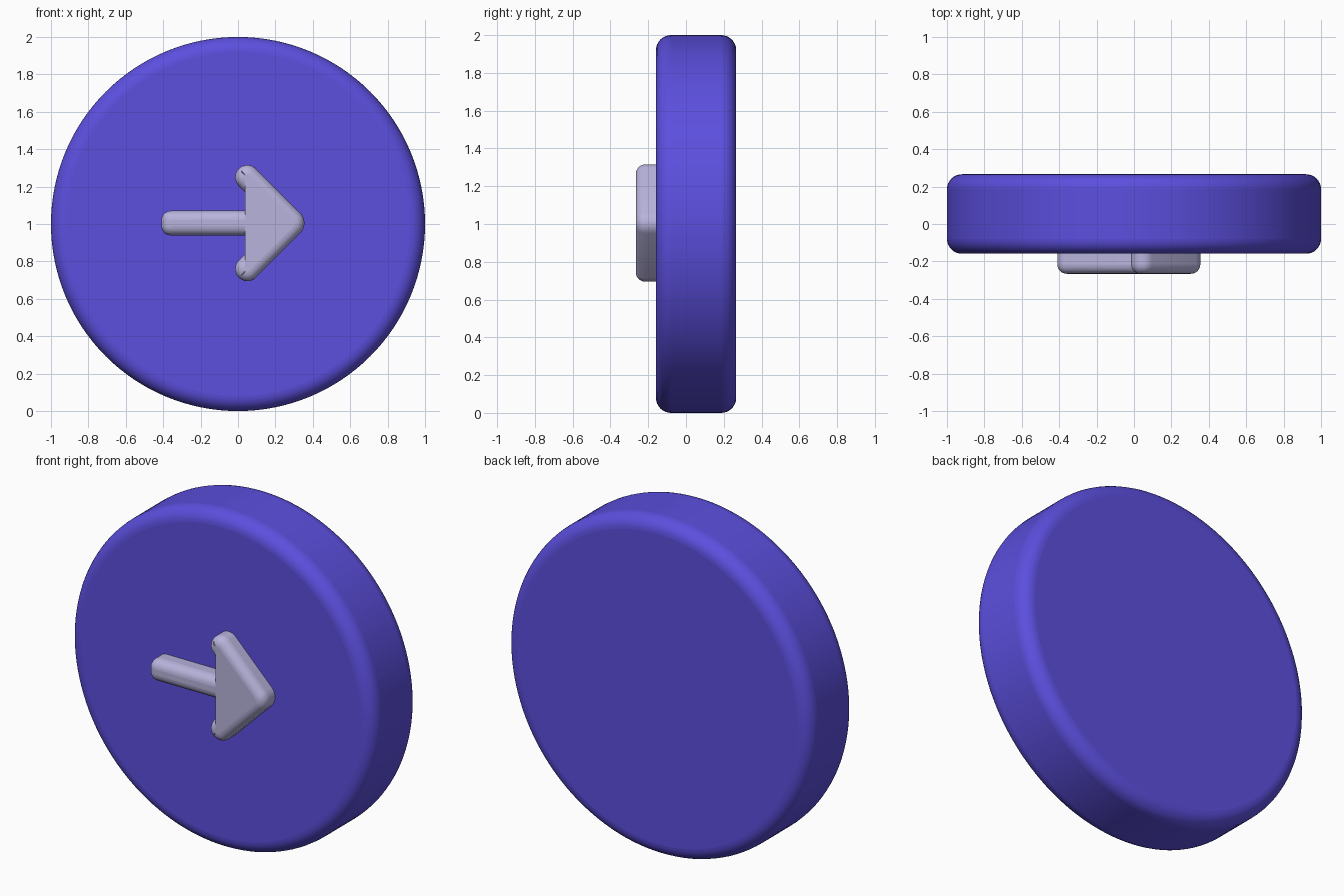
import bpy, bmesh, math
from mathutils import Vector

if "Cube" in bpy.data.objects:
    bpy.data.objects.remove(bpy.data.objects["Cube"])


def finish(obj, color, width, segments):
    mat = bpy.data.materials.new(obj.name + "_colour")
    mat.diffuse_color = (*color, 1)
    mat.use_nodes = True
    mat.node_tree.nodes["Principled BSDF"].inputs["Base Color"].default_value = mat.diffuse_color
    obj.data.materials.append(mat)
    bev = obj.modifiers.new("rounding", 'BEVEL')
    bev.width, bev.segments = width, segments
    bev.limit_method, bev.angle_limit = 'ANGLE', math.radians(60)
    bev.use_clamp_overlap = False
    bpy.ops.object.select_all(action='DESELECT')
    obj.select_set(True)
    bpy.context.view_layer.objects.active = obj
    bpy.ops.object.shade_smooth_by_angle(angle=math.radians(40))


def fillet(corners, steps=7):
    """Replace each (x, z, radius) corner by a tangent arc."""
    out = []
    for i, (x, z, r) in enumerate(corners):
        p = Vector((x, z))
        a = (Vector(corners[i - 1][:2]) - p).normalized()
        b = (Vector(corners[(i + 1) % len(corners)][:2]) - p).normalized()
        half = a.angle(b) / 2
        centre = p + (a + b).normalized() * (r / math.sin(half))
        start = p + a * (r / math.tan(half)) - centre
        end = p + b * (r / math.tan(half)) - centre
        turn = math.pi - 2 * half
        for k in range(steps + 1):
            t = k / steps
            d = (start * math.sin((1 - t) * turn) + end * math.sin(t * turn)) / math.sin(turn)
            out.append(centre + d)
    return out


# Round button body
bpy.ops.mesh.primitive_cylinder_add(vertices=128, radius=1, depth=0.425,
                                    location=(0, 0.0535, 1),
                                    rotation=(math.pi / 2, 0, 0))
disc = bpy.context.object
disc.name = "button_disc"
finish(disc, (0.107, 0.078, 0.73), 0.08, 8)

# Raised arrow: upper half outline mirrored across its axis
upper = [(-0.41, 0.066, 0.052), (0.137, 0.066, 0.02),
         (-0.042, 0.245, 0.064), (0.05, 0.337, 0.064)]
lower = [(x, -z, r) for x, z, r in reversed(upper)]
outline = fillet(upper + [(0.387, 0, 0.077)] + lower)

bm = bmesh.new()
face = bm.faces.new([bm.verts.new((p.x, -0.266, p.y + 1.005)) for p in outline])
ext = bmesh.ops.extrude_face_region(bm, geom=[face], use_keep_orig=True)
bmesh.ops.translate(bm, vec=(0, 0.19, 0),
                    verts=[g for g in ext["geom"] if isinstance(g, bmesh.types.BMVert)])
bmesh.ops.recalc_face_normals(bm, faces=bm.faces)
mesh = bpy.data.meshes.new("arrow")
bm.to_mesh(mesh)
bm.free()
arrow = bpy.data.objects.new("arrow", mesh)
bpy.context.collection.objects.link(arrow)
finish(arrow, (0.48, 0.456, 0.72), 0.05, 6)
